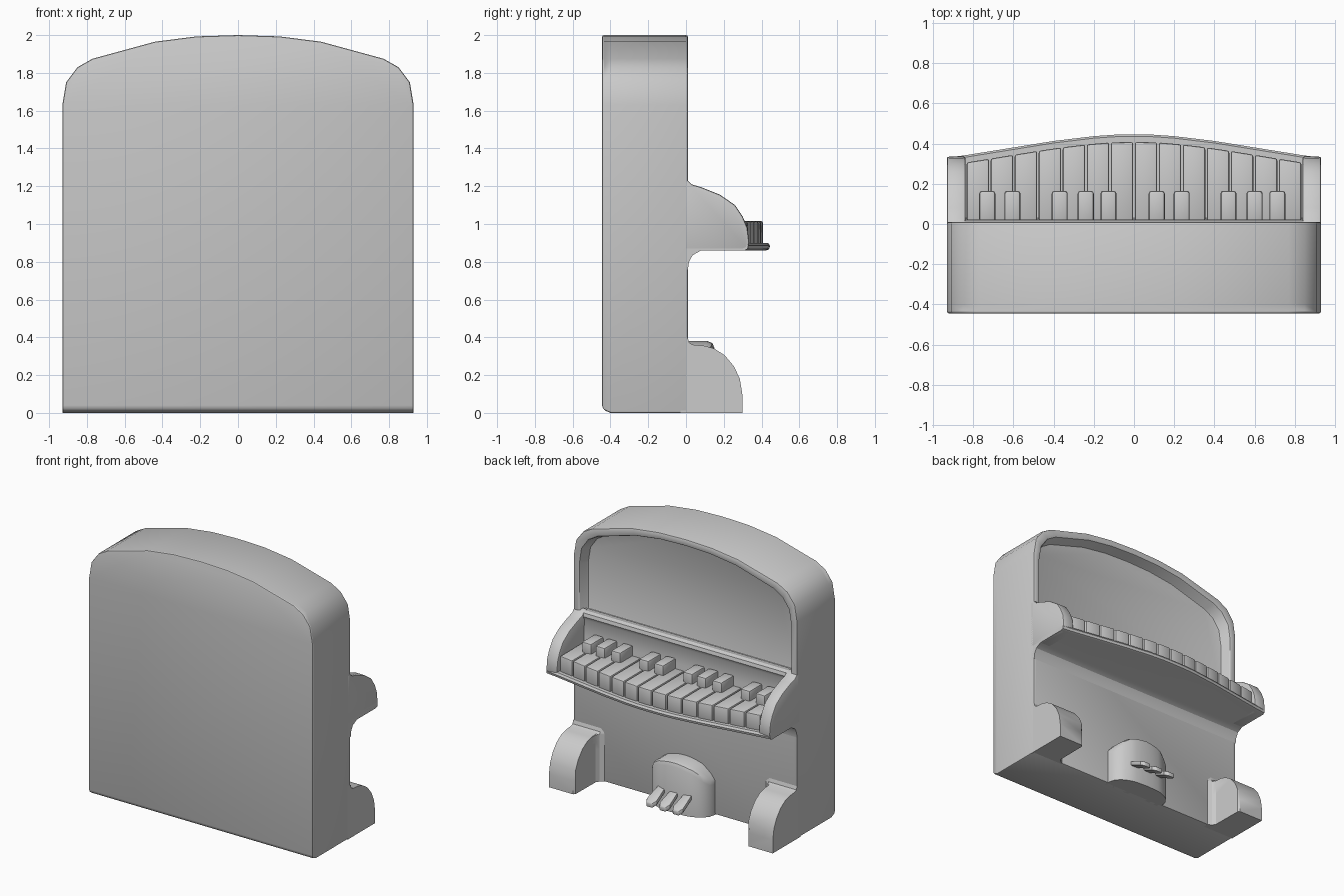
import bpy, bmesh, math

if "Cube" in bpy.data.objects:
    bpy.data.objects.remove(bpy.data.objects["Cube"])


def loft(name, rings, bevel=0.0, segments=2, angle=40):
    """Skin a row of equal-length rings of points and cap both ends."""
    bm = bmesh.new()
    vs = [[bm.verts.new(p) for p in r] for r in rings]
    n = len(rings[0])
    for a, b in zip(vs, vs[1:]):
        for i in range(n):
            j = (i + 1) % n
            bm.faces.new((a[i], a[j], b[j], b[i]))
    bm.faces.new(vs[0])
    bm.faces.new(vs[-1])
    bmesh.ops.remove_doubles(bm, verts=bm.verts, dist=1e-5)
    bmesh.ops.recalc_face_normals(bm, faces=bm.faces)
    me = bpy.data.meshes.new(name)
    bm.to_mesh(me)
    bm.free()
    ob = bpy.data.objects.new(name, me)
    bpy.context.collection.objects.link(ob)
    bpy.ops.object.select_all(action='DESELECT')
    ob.select_set(True)
    bpy.context.view_layer.objects.active = ob
    if bevel:
        m = ob.modifiers.new("bevel", 'BEVEL')
        m.width, m.segments = bevel, segments
        m.limit_method, m.angle_limit = 'ANGLE', math.radians(angle)
        bpy.ops.object.modifier_apply(modifier=m.name)
    bpy.ops.object.shade_smooth_by_angle(angle=math.radians(30))
    return ob


def plan_prism(name, plan, z0, z1, bevel):
    return loft(name, [[(x, y, z) for x, y in plan] for z in (z0, z1)], bevel)


def interp(table, x):
    x = abs(x)
    for (x0, y0), (x1, y1) in zip(table, table[1:]):
        if x <= x1:
            return y0 + (y1 - y0) * (x - x0) / (x1 - x0)
    return table[-1][1]


# Body: arched outline, chamfered bottom at one side, recessed music panel
half = [(.93, 0), (.93, 1.63), (.91, 1.75), (.85, 1.83), (.77, 1.875),
        (.44, 1.965), (.22, 1.993)]
outline = half + [(0, 2)] + [(-x, z) for x, z in reversed(half)]


def body_ring(y, bottom=0.0):
    return [(x, y, max(z, bottom)) for x, z in outline]


def panel_ring(y, inset, bottom):
    return [(x * (1 - inset / .93), y, bottom if z == 0 else z - inset)
            for x, z in outline]


loft("piano_body",
     [body_ring(-.445, .04), body_ring(-.435, .015), body_ring(-.40),
      body_ring(.01), panel_ring(.01, .05, 1.20), panel_ring(-.075, .065, 1.22)],
     .012, 2, 45)

# Keyboard cheeks
cheek = [(-.03, 1.24), (.01, 1.23), (.03, 1.21), (.08, 1.195), (.18, 1.155),
         (.26, 1.10), (.30, 1.04), (.325, .98), (.335, .90), (.325, .87),
         (.30, .86), (-.03, .86)]
for s in (-1, 1):
    loft("keyboard_cheek", [[(s * x, y, z) for y, z in cheek]
                            for x in (.838, .93)], .01)

# Bowed key shelf with a cove beneath
bow = [(0, .445), (.1, .444), (.2, .437), (.4, .413), (.84, .342), (.93, .33)]
xs = [-.93, -.84, -.4, -.2, -.1, 0, .1, .2, .4, .84, .93]


def shelf_ring(x):
    f = interp(bow, x)
    return [(x, y, z) for y, z in
            [(-.03, .76), (.01, .76), (.016, .80), (.035, .835), (.08, .86),
             (f - .02, .86), (f - .005, .867), (f, .885), (f - .01, .90),
             (-.03, .90)]]


loft("key_shelf", [shelf_ring(x) for x in xs])

# Fall board and music ledge behind the keys
fall = [(-.08, 1.19), (-.06, 1.225), (-.01, 1.235), (.015, 1.225), (.022, 1.20),
        (.01, 1.175), (.012, 1.05), (.03, .90), (-.08, .90)]
loft("fall_board", [[(x, y, z) for y, z in fall] for x in (-.87, .87)])

# White keys follow the bowed shelf
step, gap = .1195, .004
for i in range(14):
    a = -.8365 + i * step + gap
    b = a + step - 2 * gap
    plan = [(a, .015), (b, .015), (b, interp(bow, b) - .037),
            (a, interp(bow, a) - .037)]
    plan_prism("white_key", plan, .88, 1.015, .01)

# Black keys
for x in (-.73, -.605, -.37, -.24, -.127, .113, .237, .47, .60, .713):
    plan = [(x - .04, .01), (x + .04, .01), (x + .04, .165), (x - .04, .165)]
    plan_prism("black_key", plan, .98, 1.09, .014)

# Feet with a small cove blending into the lower panel
foot = [(-.03, 0), (-.03, .40), (.01, .395), (.018, .37), (.04, .36), (.10, .355),
        (.15, .34), (.205, .305), (.255, .245), (.285, .18), (.298, .10), (.298, 0)]
for s in (-1, 1):
    loft("foot", [[(s * x, min(y, cap), z) for y, z in foot]
                  for x, cap in ((.93, .3), (.73, .3), (.718, .285), (.715, .05),
                                 (.70, .025), (.67, .009))])

# Pedal housing: arched top and rounded plan
depth = [(0, .15), (.10, .145), (.16, .13), (.21, .10), (.24, .06), (.25, .02)]
arch = [(0, .38), (.07, .375), (.14, .355), (.20, .315), (.24, .27), (.25, .25)]
px = [-.25, -.24, -.21, -.18, -.14, -.10, -.05]
px = px + [0] + [-x for x in reversed(px)]


def housing_ring(x):
    f, t = interp(depth, x), interp(arch, x)
    r = min(.035, f)
    return [(x, y, z) for y, z in [(-.02, 0), (f, 0), (f, t - r),
                                   (f - r * .3, t - r * .3), (f - r, t), (-.02, t)]]


loft("pedal_housing", [housing_ring(x) for x in px])

# Three sloping pedals
pedal = [(-.028, .11), (.028, .11), (.038, .20), (.042, .25), (.025, .28),
         (-.025, .28), (-.042, .25), (-.038, .20)]
for c in (-.11, 0, .11):
    loft("pedal", [[(c + x, y, .15 - (y - .12) * .45 + dz) for x, y in pedal]
                   for dz in (-.018, .018)], .008)
